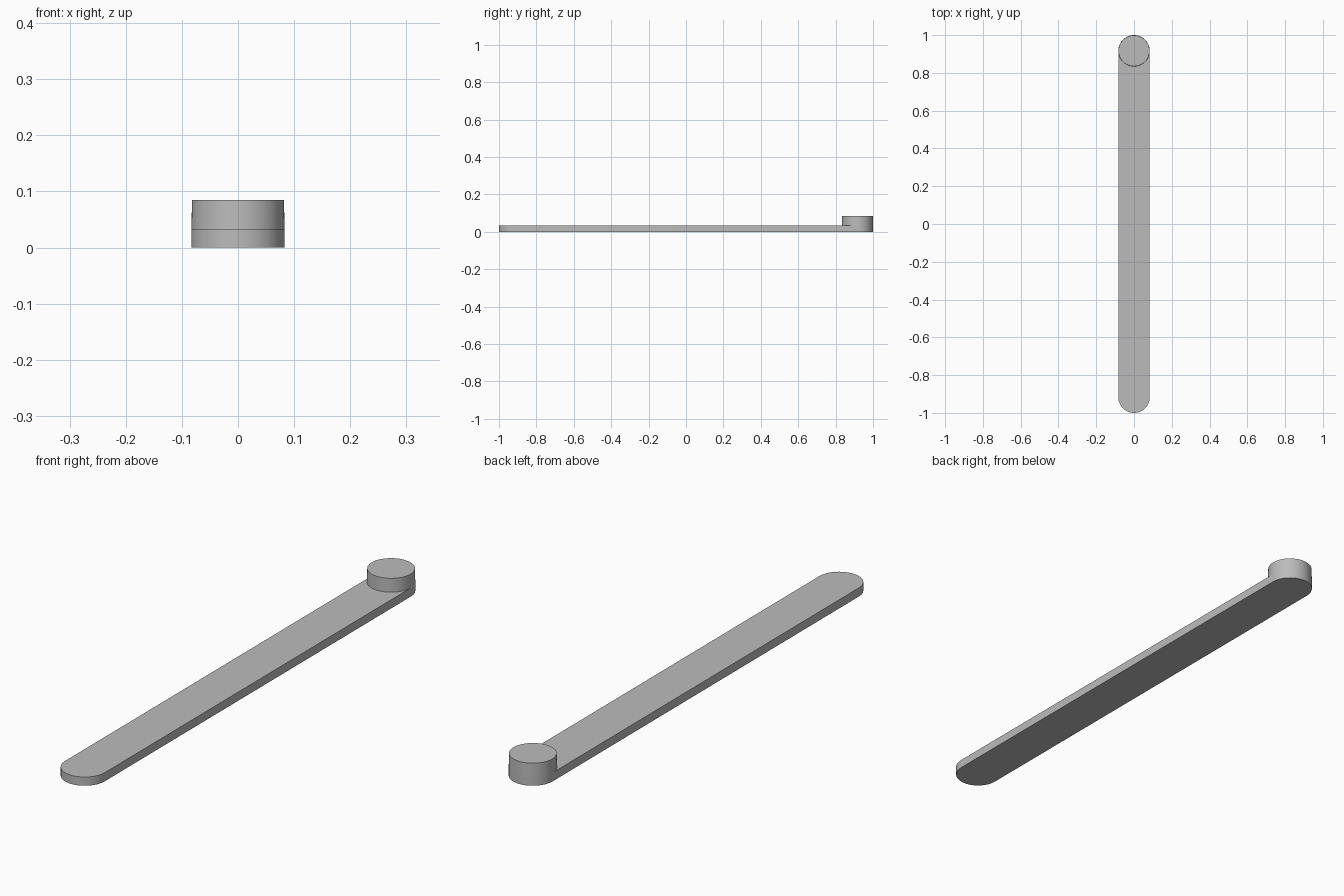
import bpy, bmesh, math

cube = bpy.data.objects.get("Cube")
if cube:
    bpy.data.objects.remove(cube, do_unlink=True)

RADIUS = 0.083        # rounded ends of the bar
KNOB_TOP = 0.082      # knob narrows very slightly upwards
BAR_Z, KNOB_Z = 0.033, 0.085
END_Y = 1 - RADIUS
SEGMENTS = 32         # per half circle

grey = bpy.data.materials.new("plain_grey")
grey.use_nodes = True
colour = (0.5, 0.5, 0.5, 1)
grey.diffuse_color = colour
grey.node_tree.nodes["Principled BSDF"].inputs["Base Color"].default_value = colour


def arc(radius, centre_y, start, sweep, steps):
    angles = [start + sweep * i / steps for i in range(steps + 1)]
    return [(radius * math.cos(a), centre_y + radius * math.sin(a)) for a in angles]


def loft(name, lower, upper, z0, z1):
    """Closed solid between two matching outlines."""
    bm = bmesh.new()
    low = [bm.verts.new((x, y, z0)) for x, y in lower]
    high = [bm.verts.new((x, y, z1)) for x, y in upper]
    bm.faces.new(low[::-1])
    bm.faces.new(high)
    for i in range(len(low)):
        j = (i + 1) % len(low)
        bm.faces.new((low[i], low[j], high[j], high[i]))
    mesh = bpy.data.meshes.new(name)
    bm.to_mesh(mesh)
    bm.free()
    mesh.materials.append(grey)
    obj = bpy.data.objects.new(name, mesh)
    bpy.context.collection.objects.link(obj)
    bpy.ops.object.select_all(action='DESELECT')
    obj.select_set(True)
    bpy.context.view_layer.objects.active = obj
    bpy.ops.object.shade_smooth_by_angle(angle=math.radians(30))
    return obj


# Long flat bar with two rounded ends
outline = arc(RADIUS, END_Y, 0, math.pi, SEGMENTS)
outline += arc(RADIUS, -END_Y, math.pi, math.pi, SEGMENTS)
loft("bar", outline, outline, 0, BAR_Z)

# Round knob standing on the back end
circles = [arc(r, END_Y, 0, math.tau, 2 * SEGMENTS)[:-1] for r in (RADIUS, KNOB_TOP)]
loft("knob", circles[0], circles[1], BAR_Z, KNOB_Z)
